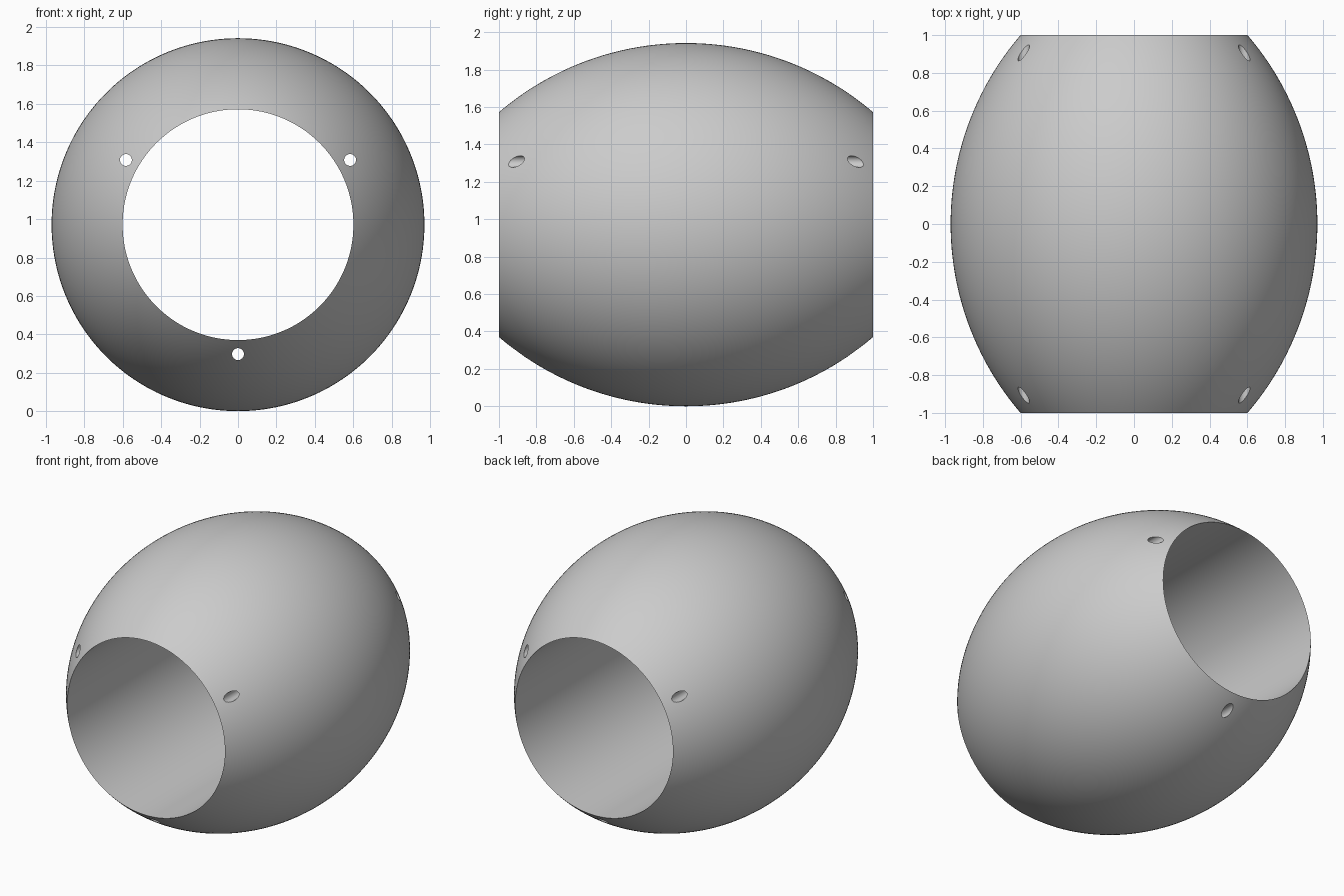
import bpy, bmesh, math
from mathutils import Matrix, Vector

cube = bpy.data.objects.get("Cube")
if cube:
    bpy.data.objects.remove(cube, do_unlink=True)

HALF = 1.0            # half length along y
BELLY, BORE = 0.971, 0.601
PIN_RING, PIN = 0.674, 0.031
CENTRE = Vector((0, 0, BELLY))
SEGMENTS, RINGS = 180, 64

grey = bpy.data.materials.new("plain grey")
grey.use_nodes = True
colour = (0.6, 0.6, 0.6, 1)
grey.diffuse_color = colour
grey.node_tree.nodes["Principled BSDF"].inputs["Base Color"].default_value = colour


def add_object(name, bm):
    bmesh.ops.recalc_face_normals(bm, faces=bm.faces)
    mesh = bpy.data.meshes.new(name)
    bm.to_mesh(mesh)
    bm.free()
    mesh.materials.append(grey)
    obj = bpy.data.objects.new(name, mesh)
    bpy.context.collection.objects.link(obj)
    return obj


# Barrel shell: circular arc outside, straight bore inside, turned about y
sag = BELLY - BORE
arc_radius = (HALF ** 2 + sag ** 2) / (2 * sag)
sweep = math.asin(HALF / arc_radius)
bm = bmesh.new()
profile = []
for i in range(RINGS + 1):
    a = sweep * (2 * i / RINGS - 1)
    radius = BELLY - arc_radius * (1 - math.cos(a))
    profile.append(bm.verts.new(CENTRE + Vector((0, arc_radius * math.sin(a), radius))))
edges = [bm.edges.new((p, q)) for p, q in zip(profile, profile[1:] + profile[:1])]
bmesh.ops.spin(bm, geom=profile + edges, cent=CENTRE, axis=(0, 1, 0),
               angle=math.tau, steps=SEGMENTS)
bmesh.ops.remove_doubles(bm, verts=bm.verts, dist=1e-4)
barrel = add_object("barrel_shell", bm)

# Three pin holes running the full length through the wall
bm = bmesh.new()
for k in range(3):
    a = math.radians(120 * k - 90)
    spot = CENTRE + PIN_RING * Vector((math.cos(a), 0, math.sin(a)))
    bmesh.ops.create_cone(bm, cap_ends=True, segments=32, radius1=PIN, radius2=PIN,
                          depth=3 * HALF,
                          matrix=Matrix.Translation(spot) @ Matrix.Rotation(math.pi / 2, 4, 'X'))
cutter = add_object("pin_hole_cutter", bm)
cutter.hide_render = True

cut = barrel.modifiers.new("pin holes", 'BOOLEAN')
cut.operation = 'DIFFERENCE'
cut.solver = 'EXACT'
cut.object = cutter

bpy.ops.object.select_all(action='DESELECT')
barrel.select_set(True)
bpy.context.view_layer.objects.active = barrel
bpy.ops.object.modifier_apply(modifier=cut.name)
bpy.data.objects.remove(cutter, do_unlink=True)
bpy.ops.object.shade_smooth_by_angle(angle=math.radians(30))
